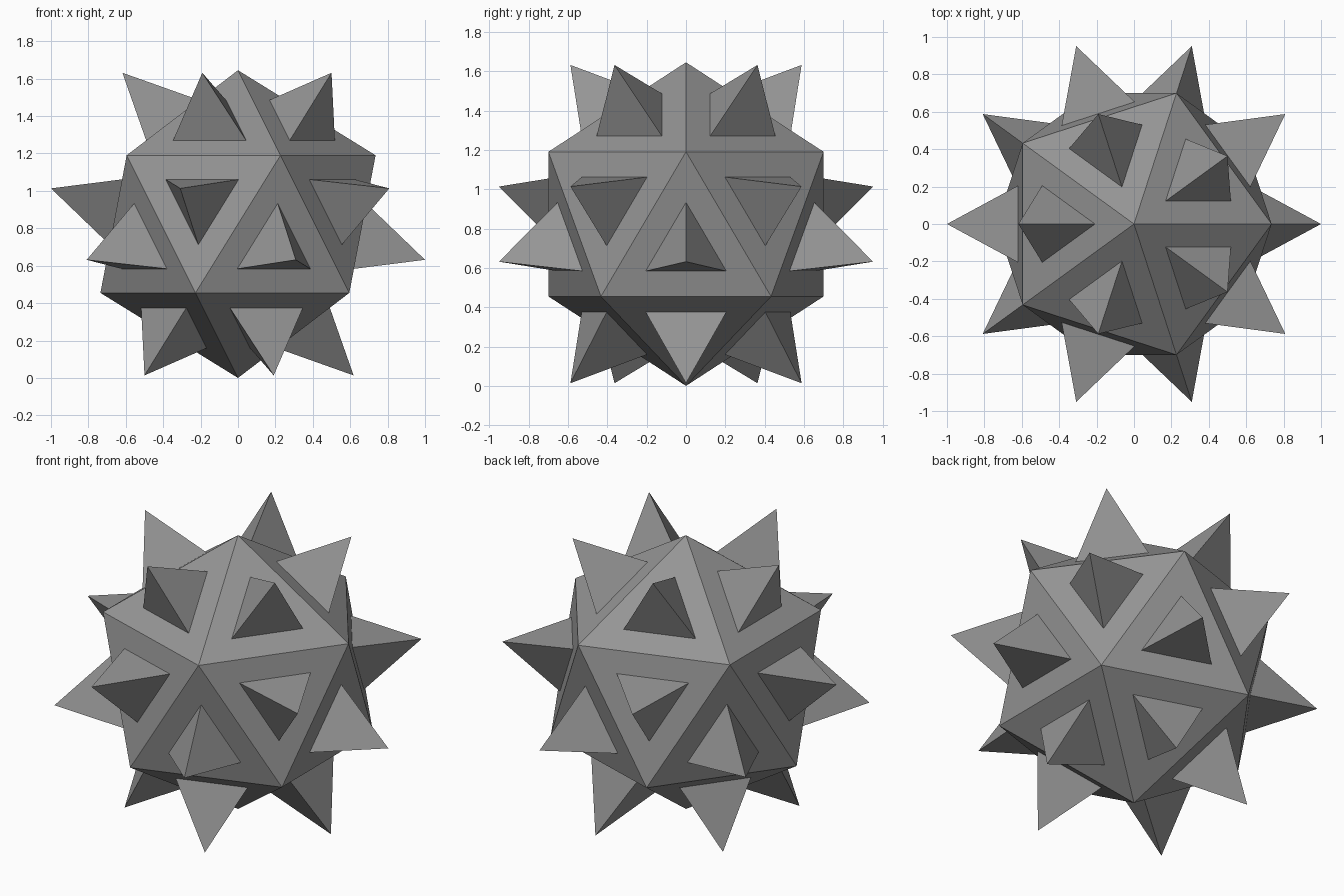
import bpy, bmesh
from mathutils import Matrix, Vector

if "Cube" in bpy.data.objects:
    bpy.data.objects.remove(bpy.data.objects["Cube"])

R = 0.8225          # core radius; its lowest corner touches the ground
TIP = 1.018         # distance of spike tips from the centre
BASE = 0.475        # spike base size relative to the core face
SINK = 0.02         # depth the spikes reach into the core

grey = bpy.data.materials.new("grey")
grey.diffuse_color = (0.3, 0.3, 0.3, 1)
grey.use_nodes = True
grey.node_tree.nodes["Principled BSDF"].inputs["Base Color"].default_value = grey.diffuse_color


def add_object(name, bm):
    bmesh.ops.recalc_face_normals(bm, faces=bm.faces)
    mesh = bpy.data.meshes.new(name)
    bm.to_mesh(mesh)
    bm.free()
    mesh.materials.append(grey)
    obj = bpy.data.objects.new(name, mesh)
    obj.location.z = R
    bpy.context.collection.objects.link(obj)


# Twenty-sided core
core = bmesh.new()
bmesh.ops.create_icosphere(core, subdivisions=1, radius=R)
core.normal_update()

# One three-sided spike on the middle of every core face
spikes = bmesh.new()
for face in core.faces:
    centre = face.calc_center_median()
    n = centre.normalized()
    height = TIP - centre.length
    scale = BASE * (height + SINK) / height
    corners = [spikes.verts.new(centre - n * SINK + (v.co - centre) * scale)
               for v in face.verts]
    tip = spikes.verts.new(n * TIP)
    spikes.faces.new(corners[::-1])
    for i in range(3):
        spikes.faces.new((corners[i], corners[(i + 1) % 3], tip))

add_object("core", core)
add_object("spikes", spikes)
